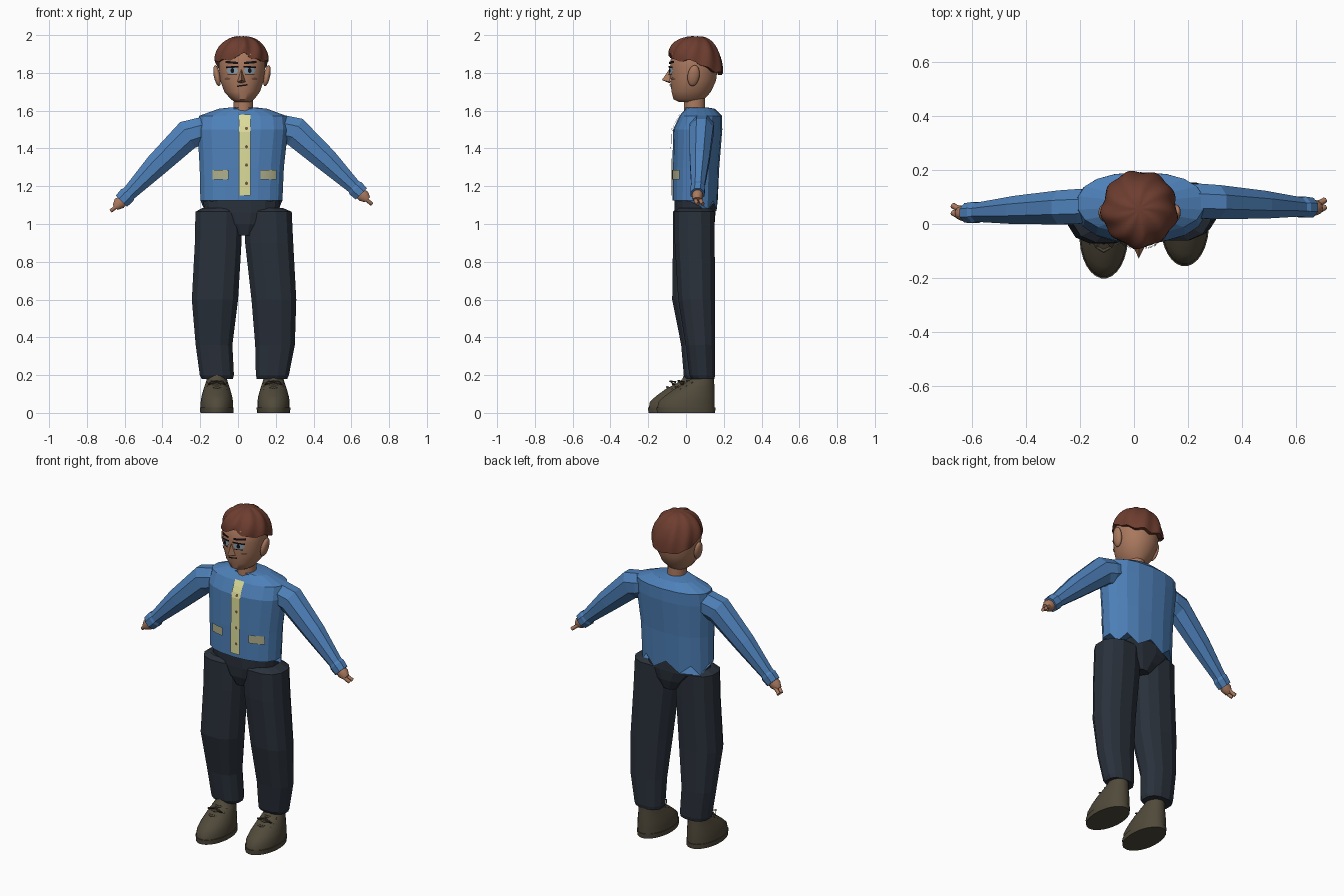
import bpy, bmesh, math
from mathutils import Vector

if "Cube" in bpy.data.objects:
    bpy.data.objects.remove(bpy.data.objects["Cube"])


def material(name, *srgb):
    m = bpy.data.materials.new(name)
    m.use_nodes = True
    col = [c ** 2.2 for c in srgb] + [1]
    m.diffuse_color = col
    m.node_tree.nodes["Principled BSDF"].inputs["Base Color"].default_value = col
    return m


BLUE = material("blue shirt", .31, .50, .72)
NAVY = material("dark trousers", .18, .205, .24)
OLIVE = material("olive shoe", .32, .295, .24)
SKIN = material("skin", .66, .47, .37)
HAIR = material("brown hair", .43, .25, .20)
CREAM = material("cream placket", .86, .86, .60)
STONE = material("grey pocket", .68, .68, .55)
BROWN = material("brown button", .45, .32, .26)
BLACK = material("dark line", .10, .09, .10)
EYE = material("pale blue eye", .52, .62, .68)


def finish(name, bm, mat, smooth=False):
    bmesh.ops.recalc_face_normals(bm, faces=bm.faces)
    me = bpy.data.meshes.new(name)
    bm.to_mesh(me)
    bm.free()
    me.materials.append(mat)
    ob = bpy.data.objects.new(name, me)
    bpy.context.collection.objects.link(ob)
    if smooth:
        bpy.context.view_layer.objects.active = ob
        ob.select_set(True)
        bpy.ops.object.shade_smooth_by_angle(angle=0.8)
        ob.select_set(False)
    return ob


def skin_rows(bm, rows):
    for a, b in zip(rows, rows[1:]):
        for i in range(len(a)):
            j = (i + 1) % len(a)
            bm.faces.new((a[i], a[j], b[j], b[i]))


def loft(name, rings, n, mat, smooth=False, p=2, jag=0):
    """Rings are (cx, cy, cz, rx, ry[, tilt in degrees]), capped at both ends."""
    bm = bmesh.new()
    rows = []
    for k, (cx, cy, cz, rx, ry, *tilt) in enumerate(rings):
        t = math.radians(tilt[0]) if tilt else 0
        row = []
        for i in range(n):
            a = math.tau * (i + .5) / n
            c = math.copysign(abs(math.cos(a)) ** (2 / p), math.cos(a)) * rx
            s = math.copysign(abs(math.sin(a)) ** (2 / p), math.sin(a)) * ry
            drop = jag * (i % 2) if k == 0 and math.sin(a) > .1 else 0
            row.append(bm.verts.new((cx + c * math.cos(t), cy + s, cz + c * math.sin(t) - drop)))
        rows.append(row)
    skin_rows(bm, rows)
    bm.faces.new(rows[0])
    bm.faces.new(rows[-1])
    return finish(name, bm, mat, smooth)


def front_y(rings, p, x, z):
    """Front surface of a loft at x, z."""
    for a, b in zip(rings, rings[1:]):
        if a[2] <= z <= b[2]:
            f = (z - a[2]) / (b[2] - a[2])
            cx, cy, _, rx, ry = [u + (v - u) * f for u, v in zip(a, b)]
            return cy - ry * max(0, 1 - abs((x - cx) / rx) ** p) ** (1 / p)
    return rings[0][1] - rings[0][4]


def patch(name, body, x, z, w, h, mat, off=.004, oval=False, slope=0):
    """Thin sheet lying on the front of a loft."""
    rings, p = body
    nx, nz = 8, max(1, round(h / .03))
    bm = bmesh.new()
    rows = []
    for k in range(nz + 1):
        row = []
        for i in range(nx + 1):
            u, v = 2 * i / nx - 1, 2 * k / nz - 1
            squash = max(.05, math.sqrt(1 - u * u)) if oval else 1
            px, pz = x + u * w / 2, z + v * h / 2 * squash + slope * u
            row.append(bm.verts.new((px, front_y(rings, p, px, pz) - off, pz)))
        rows.append(row)
    for a, b in zip(rows, rows[1:]):
        for i in range(nx):
            bm.faces.new((a[i], a[i + 1], b[i + 1], b[i]))
    return finish(name, bm, mat)


def cord(name, pts, r, mat):
    cu = bpy.data.curves.new(name, "CURVE")
    cu.dimensions = "3D"
    cu.bevel_depth, cu.bevel_resolution, cu.use_fill_caps = r, 1, True
    sp = cu.splines.new("POLY")
    sp.points.add(len(pts) - 1)
    for q, co in zip(sp.points, pts):
        q.co = (*co, 1)
    cu.materials.append(mat)
    ob = bpy.data.objects.new(name, cu)
    bpy.context.collection.objects.link(ob)


# Shirt body with a ragged back hem
TORSO = [(.018, .048, 1.125, .22, .120), (.02, .052, 1.3, .226, .124), (.025, .062, 1.5, .243, .130),
         (.025, .078, 1.572, .235, .113), (.026, .075, 1.61, .13, .078), (.028, .05, 1.618, .06, .058)]
loft("shirt_body", TORSO, 18, BLUE, p=2.3, jag=.055)
SHIRT = (TORSO, 2.3)
patch("placket", SHIRT, .036, 1.365, .06, .43, CREAM, .007)
for i in range(4):
    patch("button", SHIRT, .045, 1.215 + i * .097, .016, .018, BROWN, .011, oval=True)
for x in (-.093, .162):
    patch("pocket", SHIRT, x, 1.26, .085, .05, STONE, .007)

# Sleeves and hands
SLEEVE = [(.15, 1.52, 90, .06, .06), (.225, 1.495, 86, .08, .07), (.285, 1.48, 60, .085, .068),
          (.45, 1.325, 46, .067, .056), (.595, 1.18, 45, .042, .038), (.605, 1.17, 45, .049, .042),
          (.635, 1.14, 45, .045, .039)]
HAND = [(.62, 1.15, 45, .03, .026), (.647, 1.128, 45, .036, .031), (.668, 1.108, 45, .02, .022)]
for s, side in ((1, "left"), (-1, "right")):
    cy = .068 + .01 * s

    def limb(rows):
        return [(.018 + s * d, cy + .02 - .035 * d / .6, z + s * .018 * d / .6, ru, rv,
                 t if s > 0 else 180 - t) for d, z, t, ru, rv in rows]
    loft(side + "_sleeve", limb(SLEEVE), 8, BLUE)
    loft(side + "_hand", limb(HAND), 8, SKIN, smooth=True)
    for k in range(2):
        y = cy - .03 + k * .026
        cord(side + "_finger", [(.018 + s * .65, y, 1.12 + .018 * s), (.018 + s * .675, y + .006, 1.10 + .018 * s),
                                (.018 + s * .69, y + .015, 1.088 + .018 * s)], .011, SKIN)

# Trousers
loft("trouser_seat", [(.035, .05, .94, .06, .085), (.03, .048, 1.0, .13, .105), (.022, .048, 1.06, .2, .11),
                      (.018, .046, 1.15, .212, .108)], 16, NAVY, p=2.3)
loft("right_trouser_leg", [(-.11, .065, .18, .085, .068), (-.112, .062, .2, .093, .076), (-.127, .055, .36, .10, .083),
                           (-.122, .028, .6, .126, .104), (-.105, .032, .9, .127, .104),
                           (-.102, .033, 1.065, .127, .104), (-.09, .035, 1.085, .10, .085)], 12, NAVY, p=2.4)
loft("left_trouser_leg", [(.18, .09, .18, .083, .062), (.182, .086, .2, .09, .07), (.196, .076, .36, .108, .08),
                          (.19, .056, .6, .122, .1), (.165, .046, .9, .131, .109),
                          (.158, .045, 1.065, .13, .109), (.14, .045, 1.085, .10, .085)], 12, NAVY, p=2.4)

# Shoes with soles, tongues and laces
for x, dy, side in ((-.112, 0, "right"), (.188, .045, "left")):
    loft(side + "_sole", [(x, dy - .045, 0, .088, .155), (x, dy - .045, .028, .09, .157)], 28, OLIVE, True)
    loft(side + "_shoe", [(x, dy - .045, .025, .086, .153), (x, dy - .042, .06, .086, .15),
                          (x, dy - .025, .09, .081, .133), (x, dy - .002, .125, .071, .108),
                          (x, dy + .025, .155, .061, .08), (x, dy + .042, .178, .054, .062),
                          (x, dy + .05, .215, .052, .056)], 28, OLIVE, True)
    for k in range(3):
        y, z = dy - .1 + k * .03, .132 + k * .017
        cord(side + "_lace", [(x - .05, y + .03, z - .008), (x, y, z + .004), (x + .05, y + .03, z - .008)], .006, OLIVE)
    for s in (1, -1):
        cord(side + "_bow", [(x, dy - .055, .165), (x + s * .03, dy - .085, .168), (x + s * .045, dy - .06, .15),
                             (x, dy - .055, .165)], .004, OLIVE)

# Neck and head
loft("neck", [(.028, .045, 1.58, .054, .058), (.028, .045, 1.69, .05, .055)], 16, SKIN, True)
HEAD = [(.025, .025, 1.645, .04, .06), (.024, .015, 1.66, .062, .082), (.022, .028, 1.70, .095, .105),
        (.021, .038, 1.76, .116, .122), (.021, .042, 1.83, .123, .127), (.021, .045, 1.90, .121, .124),
        (.021, .05, 1.95, .09, .09), (.021, .05, 1.97, .04, .04)]
loft("head", HEAD, 28, SKIN, True, p=2.1)
FACE = (HEAD, 2.1)

# Ears
for s, side in ((1, "left"), (-1, "right")):
    bm = bmesh.new()
    bmesh.ops.create_uvsphere(bm, u_segments=14, v_segments=8, radius=1)
    for v in bm.verts:
        v.co = Vector((.021 + s * .132 + v.co.x * .018 + s * v.co.z * .01, .04 + v.co.y * .032 + v.co.z * .006,
                       1.785 + v.co.z * .056))
    finish(side + "_ear", bm, SKIN, True)

# Nose
bm = bmesh.new()
bridge, tip, lw, rw, base = [bm.verts.new(c) for c in (
    (.018, -.088, 1.82), (.018, -.128, 1.762), (-.004, -.083, 1.752), (.04, -.083, 1.752), (.018, -.085, 1.745))]
for f in ((bridge, lw, tip), (bridge, tip, rw), (lw, base, tip), (base, rw, tip)):
    bm.faces.new(f)
finish("nose", bm, SKIN)

# Eyes, brows, cheek marks and mouth
for s, side in ((1, "left"), (-1, "right")):
    x = .016 + s * .046
    patch(side + "_eye", FACE, x, 1.812, .062, .036, EYE, .005, oval=True)
    patch(side + "_iris", FACE, x, 1.812, .02, .026, BLACK, .008, oval=True)
    patch(side + "_lash", FACE, x, 1.831, .066, .009, BLACK, .009, slope=-.002 * s)
    patch(side + "_lower_lid", FACE, x, 1.793, .05, .004, BLACK, .008)
    patch(side + "_brow", FACE, x + s * .004, 1.855, .066, .012, BLACK, .007, slope=.003 * s)
    patch(side + "_cheek_mark", FACE, x + s * .026, 1.768, .032, .014, BROWN, .005, oval=True)
patch("mouth", FACE, .022, 1.733, .056, .008, BLACK, .005, slope=.004)

# Hair cap swirling out from the crown
bm = bmesh.new()
N, LEVELS = 72, 11
rows = []
for k in range(1, LEVELS + 2):
    t = min(k, LEVELS) / LEVELS
    inner = .84 if k > LEVELS else 1
    row = []
    for i in range(N):
        a = math.tau * i / N
        back, side = math.sin(a), abs(math.cos(a))
        hem = 1.885 - .085 * max(0, back) - .025 * side
        hem += .025 * math.exp(-((math.cos(a) - .15) / .15) ** 2) * (back < 0)
        lock = math.sin(9 * a + 4 * t) + .5 * math.sin(5 * a - 3 * t)
        hem += .006 * lock
        phi = t * math.pi / 2
        r = math.sin(phi) ** .85 * (1 + .035 * lock * t) * inner
        row.append(bm.verts.new((.02 + .14 * r * math.cos(a), .055 + .142 * r * back,
                                 hem + (1.995 - hem) * math.cos(phi) + .005 * lock * (1 - t) * t)))
    rows.append(row)
skin_rows(bm, rows)
crown = bm.verts.new((.02, .055, 1.993))
for i in range(N):
    bm.faces.new((rows[0][i], rows[0][(i + 1) % N], crown))
finish("hair", bm, HAIR, True)
